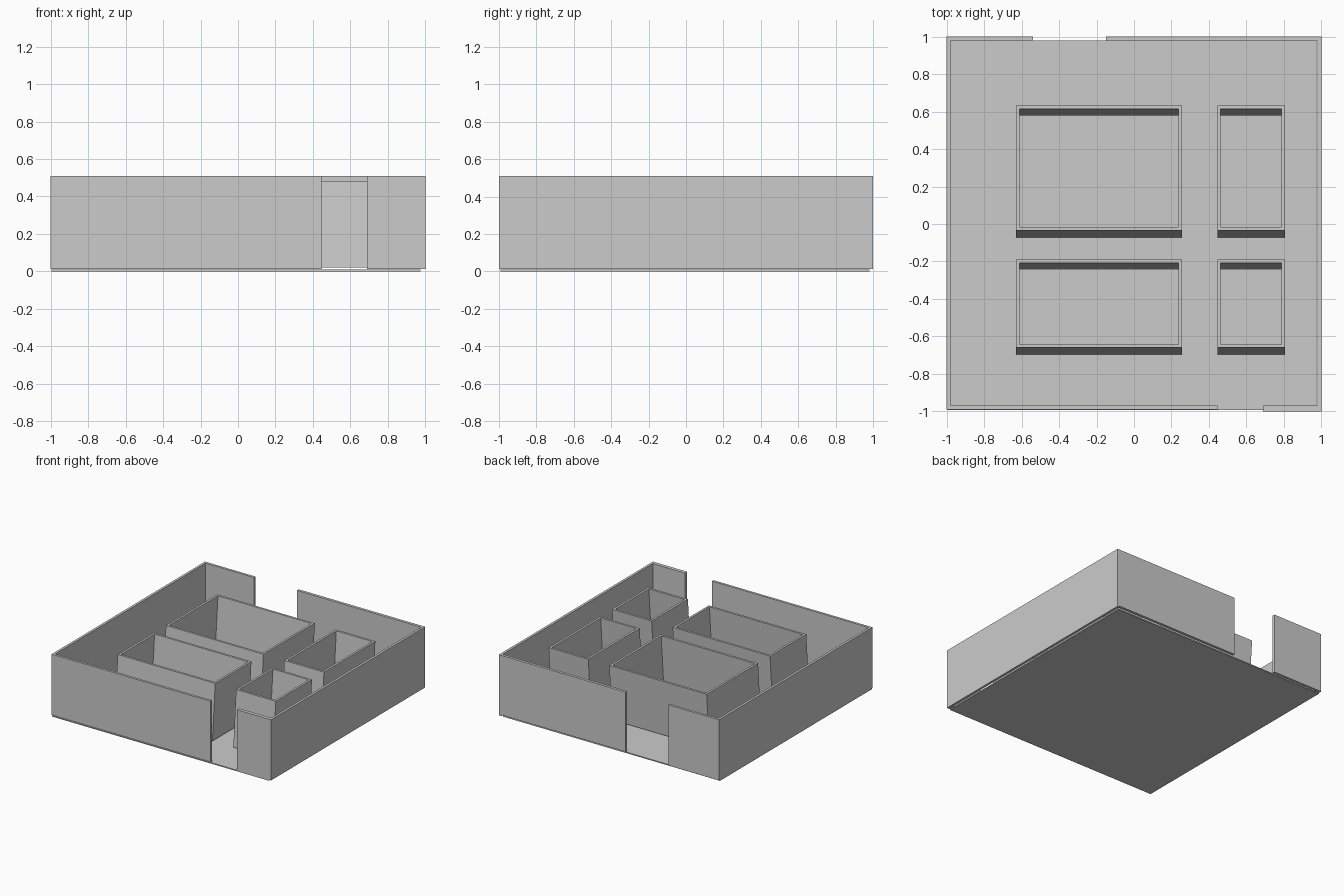
import bpy
import bmesh

cube = bpy.data.objects.get("Cube")
if cube:
    bpy.data.objects.remove(cube, do_unlink=True)

# One plain grey for everything
grey = bpy.data.materials.new("light grey")
grey.use_nodes = True
colour = (0.6, 0.6, 0.6, 1)
grey.diffuse_color = colour
grey.node_tree.nodes["Principled BSDF"].inputs["Base Color"].default_value = colour


def finish(name, bm):
    bmesh.ops.recalc_face_normals(bm, faces=bm.faces)
    mesh = bpy.data.meshes.new(name)
    bm.to_mesh(mesh)
    bm.free()
    mesh.materials.append(grey)
    obj = bpy.data.objects.new(name, mesh)
    bpy.context.collection.objects.link(obj)


def box(name, xs, ys, zs):
    bm = bmesh.new()
    bmesh.ops.create_cube(bm, size=1)
    for v in bm.verts:
        v.co = [lo + (c + 0.5) * (hi - lo) for c, (lo, hi) in zip(v.co, (xs, ys, zs))]
    finish(name, bm)


def enclosure(name, xs, ys, zs, thick, lean):
    """Open rectangular ring of walls whose foot is shifted along y by lean."""
    bm = bmesh.new()

    def loop(inset, z, shift):
        x0, x1 = xs[0] + inset, xs[1] - inset
        y0, y1 = ys[0] + inset + shift, ys[1] - inset + shift
        return [bm.verts.new((x, y, z)) for x, y in ((x0, y0), (x1, y0), (x1, y1), (x0, y1))]

    loops = [loop(0, zs[0], lean), loop(0, zs[1], 0),
             loop(thick, zs[1], 0), loop(thick, zs[0], lean)]
    for k, a in enumerate(loops):
        b = loops[(k + 1) % 4]
        for i in range(4):
            j = (i + 1) % 4
            bm.faces.new((a[i], a[j], b[j], b[i]))
    finish(name, bm)


# Floor plate
box("floor", (-0.995, 0.975), (-0.992, 0.98), (0, 0.009))

# Outer walls, with a doorway at the front and one at the back
wall_z = (0.012, 0.51)
box("right_wall", (-1, -0.98), (-0.99, 1), wall_z)
box("left_wall", (0.98, 1), (-1, 1), wall_z)
box("front_wall_long", (-0.98, 0.445), (-0.99, -0.97), wall_z)
box("front_wall_short", (0.69, 0.98), (-1, -0.97), wall_z)
box("back_wall_short", (-0.98, -0.54), (0.98, 1), wall_z)
box("back_wall_long", (-0.15, 0.98), (0.977, 1), (0.02, 0.51))

# Four inner rooms, each leaning slightly
columns = {"right": (-0.63, 0.255), "left": (0.445, 0.805)}
rows = {"back": (-0.035, 0.632), "front": (-0.66, -0.19)}
for row, ys in rows.items():
    for side, xs in columns.items():
        enclosure(f"{row}_{side}_room", xs, ys, (0.02, 0.48), 0.018, -0.036)
